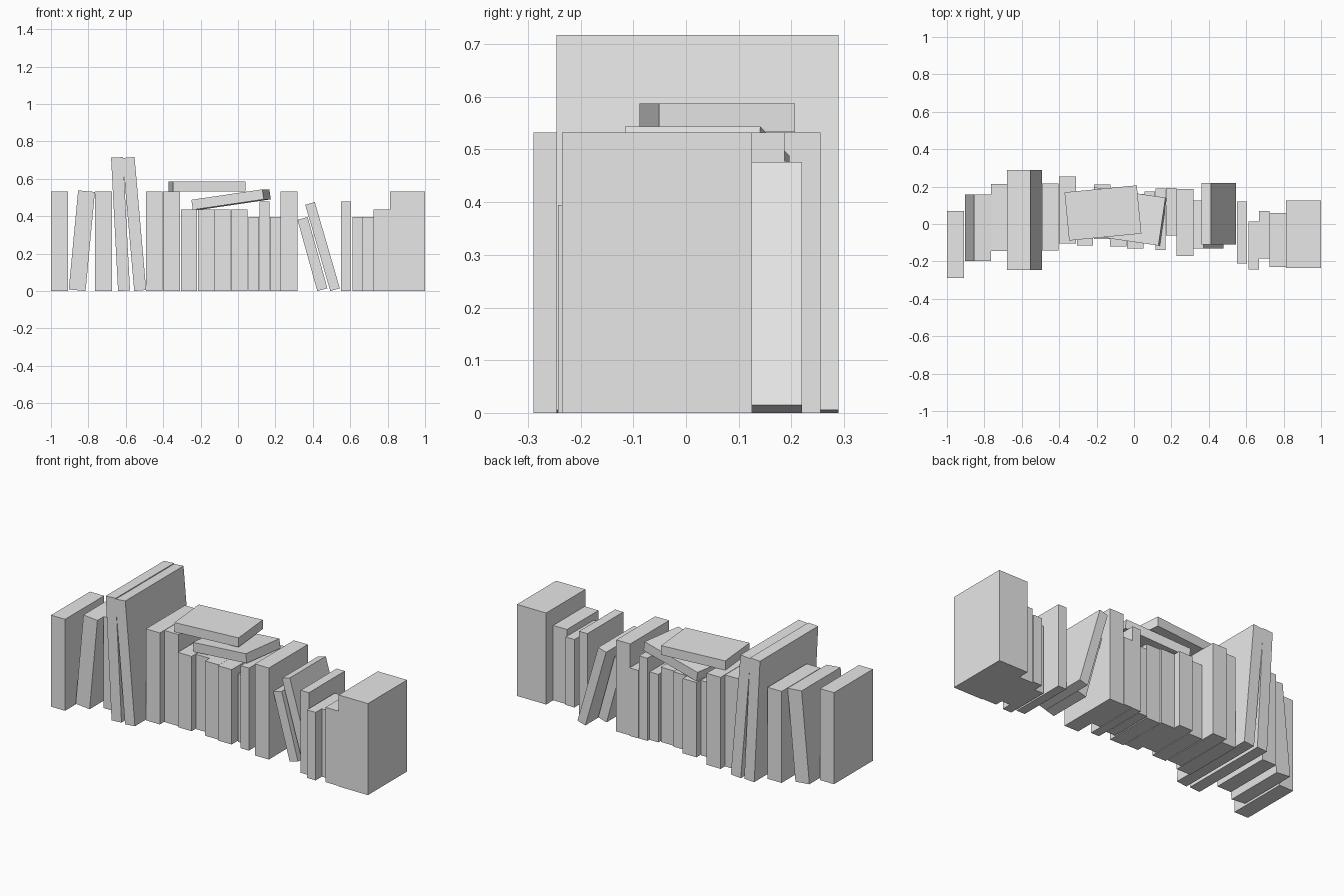
import bpy
from math import radians, sin, cos

default_cube = bpy.data.objects.get("Cube")
if default_cube:
    bpy.data.objects.remove(default_cube, do_unlink=True)

# One plain grey for every book
grey = bpy.data.materials.new("plain_grey")
grey.use_nodes = True
grey.diffuse_color = (0.8, 0.8, 0.8, 1)
grey.node_tree.nodes["Principled BSDF"].inputs["Base Color"].default_value = grey.diffuse_color

# Book formats: thickness, depth, height
FORMATS = {
    "large_book": (0.09, 0.358, 0.532),
    "medium_book": (0.088, 0.29, 0.435),
    "small_book": (0.056, 0.255, 0.395),
    "tall_book": (0.053, 0.33, 0.48),
    "atlas": (0.064, 0.535, 0.714),
    "thick_volume": (0.188, 0.36, 0.532),
}


def add_box(name, size, centre, tilt=0.0, turn=0.0):
    """Box tilted about its depth axis, then turned about the vertical."""
    bpy.ops.mesh.primitive_cube_add(size=1, location=centre)
    box = bpy.context.object
    box.name = name
    box.scale = size
    box.rotation_euler = (0, radians(tilt), radians(turn))
    box.data.materials.append(grey)
    return box


def add_standing_book(style, x, y, lean=0.0):
    """Book on its bottom edge; a positive lean tips the top towards +x."""
    thickness, depth, height = FORMATS[style]
    angle = radians(abs(lean))
    z = (height * cos(angle) + thickness * sin(angle)) / 2
    add_box(style, (thickness, depth, height), (x, y, z), tilt=lean)


# Standing row, from the right-hand end to the left: format, x, y, lean
row = [
    ("large_book", -0.955, -0.11),
    ("large_book", -0.835, -0.02, 5.4),
    ("large_book", -0.72, 0.035),
    ("atlas", -0.628, 0.022, -3),
    ("atlas", -0.554, 0.022, -5),
    ("large_book", -0.448, 0.037),
    ("large_book", -0.356, 0.076),
    ("medium_book", -0.262, 0.03),
    ("medium_book", -0.17, 0.065),
    ("medium_book", -0.083, 0.025),
    ("medium_book", 0.006, 0.015),
    ("small_book", 0.085, 0.045),
    ("tall_book", 0.142, 0.025),
    ("small_book", 0.2, 0.065),
    ("large_book", 0.273, 0.008),
    ("small_book", 0.398, -0.003, -15.5),
    ("tall_book", 0.452, 0.055, -16.2),
    ("tall_book", 0.577, -0.045),
    ("small_book", 0.641, -0.115),
    ("small_book", 0.697, -0.058),
    ("medium_book", 0.768, -0.085),
    ("thick_volume", 0.906, -0.055),
]
for book in row:
    add_standing_book(*book)

# Two books lying on top of the row
lying_size = (0.388, 0.259, 0.054)
add_box("upper_lying_book", lying_size, (-0.166, 0.059, 0.56), turn=5.5)
add_box("lower_lying_book", lying_size, (-0.037, 0.04, 0.489), tilt=-8.3, turn=-8.3)
